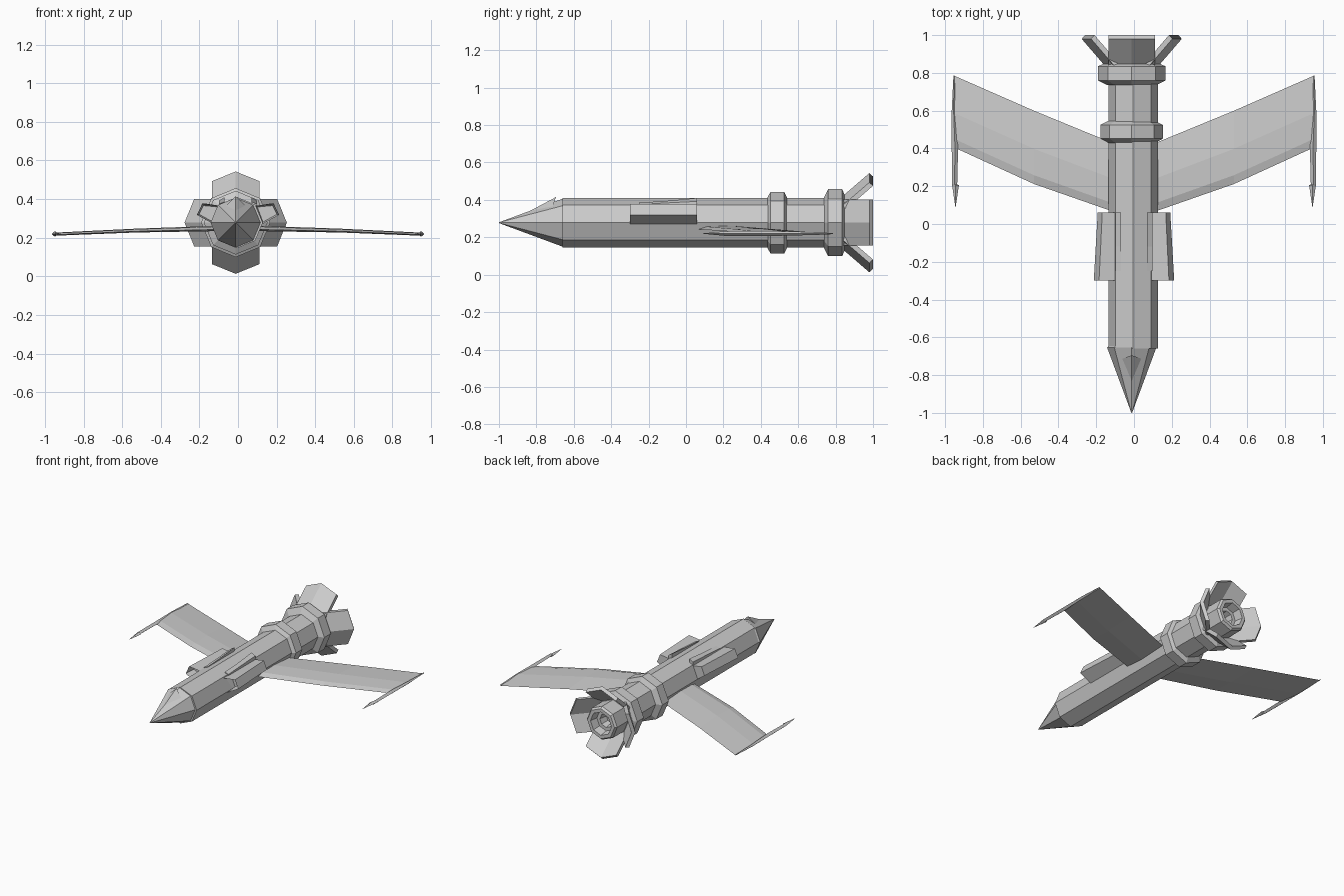
import bpy, bmesh
from math import sin, cos, pi

if "Cube" in bpy.data.objects:
    bpy.data.objects.remove(bpy.data.objects["Cube"])

AXIS_Z = 0.278


def finish(name, bm):
    bmesh.ops.recalc_face_normals(bm, faces=bm.faces)
    mesh = bpy.data.meshes.new(name)
    bm.to_mesh(mesh)
    bm.free()
    ob = bpy.data.objects.new(name, mesh)
    bpy.context.collection.objects.link(ob)
    return ob


def loft(bm, sections):
    """Skin a list of equally sized closed sections and cap both ends."""
    rows = [[bm.verts.new(p) for p in s] for s in sections]
    n = len(rows[0])
    for a, b in zip(rows, rows[1:]):
        for i in range(n):
            j = (i + 1) % n
            bm.faces.new((a[i], a[j], b[j], b[i]))
    first = bm.faces.new(rows[0])
    bm.faces.new(rows[-1])
    return first


def octagon(y, r, x=0.0):
    return [(x + r * cos(k * pi / 4), y, AXIS_Z + r * sin(k * pi / 4)) for k in range(8)]


def turned(name, profile, x=0.0):
    bm = bmesh.new()
    loft(bm, [octagon(y, r, x) for y, r in profile])
    bmesh.ops.remove_doubles(bm, verts=bm.verts, dist=1e-4)
    return finish(name, bm)


def flip(sections, side):
    return [[(side * x, y, z) for x, y, z in s] for s in sections]


# fuselage, nose, collars and hollow nozzle
turned("fuselage", [(-0.66, 0.132), (0.80, 0.132)], -0.004)
turned("nose_cone", [(-1.0, 0.002), (-0.655, 0.130), (-0.635, 0.118)], -0.012)
turned("front_collar", [(0.43, 0.125), (0.452, 0.165), (0.525, 0.165), (0.545, 0.125)], -0.012)
turned("rear_collar", [(0.735, 0.13), (0.76, 0.179), (0.835, 0.179), (0.86, 0.12)], -0.012)
turned("nozzle", [(0.80, 0.122), (0.985, 0.122), (1.0, 0.11), (1.0, 0.085),
                  (0.94, 0.075), (0.94, 0.05), (0.88, 0.04)], -0.012)

# canopy wedge on the nose
bm = bmesh.new()
tip = bm.verts.new((-0.012, -0.87, 0.322))
back = [bm.verts.new(p) for p in ((-0.068, -0.715, 0.36), (-0.012, -0.695, 0.415),
                                  (0.044, -0.715, 0.36), (-0.012, -0.70, 0.32))]
for i in range(4):
    bm.faces.new((tip, back[i], back[(i + 1) % 4]))
bm.faces.new(back)
finish("canopy", bm)

# four bent exhaust petals
for k, label in enumerate(("right", "top", "left", "bottom")):
    a = k * pi / 2

    def place(y, r, t):
        return (-0.012 + r * cos(a) - t * sin(a), y, AXIS_Z + r * sin(a) + t * cos(a))

    bm = bmesh.new()
    sections = []
    for y, r in ((0.835, 0.14), (0.98, 0.265)):
        sections.append([place(y + dy, r + dr - drop, t) for t, drop, dy, dr in (
            (-0.123, 0.05, 0, 0), (0, 0, 0, 0), (0.123, 0.05, 0, 0),
            (0.123, 0.05, 0.02, -0.018), (0, 0, 0.02, -0.018), (-0.123, 0.05, 0.02, -0.018))])
    loft(bm, sections)
    finish(label + "_exhaust_petal", bm)

for side, label in ((1, "right"), (-1, "left")):
    # swept wing: stations of x, leading y, trailing y, height, thickness
    bm = bmesh.new()
    sections = []
    for x, lead, trail, z, th in ((0.08, 0.055, 0.415, 0.243, 0.028),
                                  (0.53, 0.212, 0.60, 0.233, 0.02),
                                  (0.952, 0.405, 0.785, 0.215, 0.016)):
        c = trail - lead
        sections.append([(x, lead, z), (x, lead + 0.12 * c, z + 0.55 * th),
                         (x, lead + 0.48 * c, z + 0.7 * th), (x, trail, z),
                         (x, lead + 0.4 * c, z - 0.3 * th)])
    loft(bm, flip(sections, side))
    finish(label + "_wing", bm)

    # wing tip spike
    bm = bmesh.new()
    sections = []
    for y, x, w, h in ((0.09, 0.945, 0.001, 0.001), (0.205, 0.945, 0.018, 0.012),
                       (0.21, 0.950, 0.014, 0.012), (0.41, 0.948, 0.017, 0.014),
                       (0.60, 0.955, 0.010, 0.010), (0.785, 0.953, 0.003, 0.003)):
        sections.append([(x - w, y, 0.22), (x, y, 0.22 + h), (x + w, y, 0.22), (x, y, 0.22 - h)])
    loft(bm, flip(sections, side))
    finish(label + "_wing_tip_spike", bm)

    # side intake with recessed mouth
    bm = bmesh.new()
    sections = [
        [(0.09, -0.30, 0.365), (0.185, -0.30, 0.377), (0.213, -0.30, 0.318), (0.125, -0.30, 0.27)],
        [(0.09, 0.06, 0.365), (0.168, 0.06, 0.377), (0.192, 0.06, 0.318), (0.125, 0.06, 0.27)]]
    mouth = loft(bm, flip(sections, side))
    bmesh.ops.recalc_face_normals(bm, faces=bm.faces)
    bmesh.ops.inset_region(bm, faces=[mouth], thickness=0.012)
    bmesh.ops.translate(bm, verts=mouth.verts, vec=(0, 0.08, 0))
    finish(label + "_intake", bm)

    # fairing between intake and spine
    bm = bmesh.new()
    sections = [[(0.07, y, zi), (0.098, y, zo), (0.10, y, 0.34), (0.07, y, 0.34)]
                for y, zi, zo in ((-0.25, 0.386, 0.375), (-0.12, 0.393, 0.383), (0.06, 0.41, 0.392))]
    loft(bm, flip(sections, side))
    finish(label + "_intake_fairing", bm)
